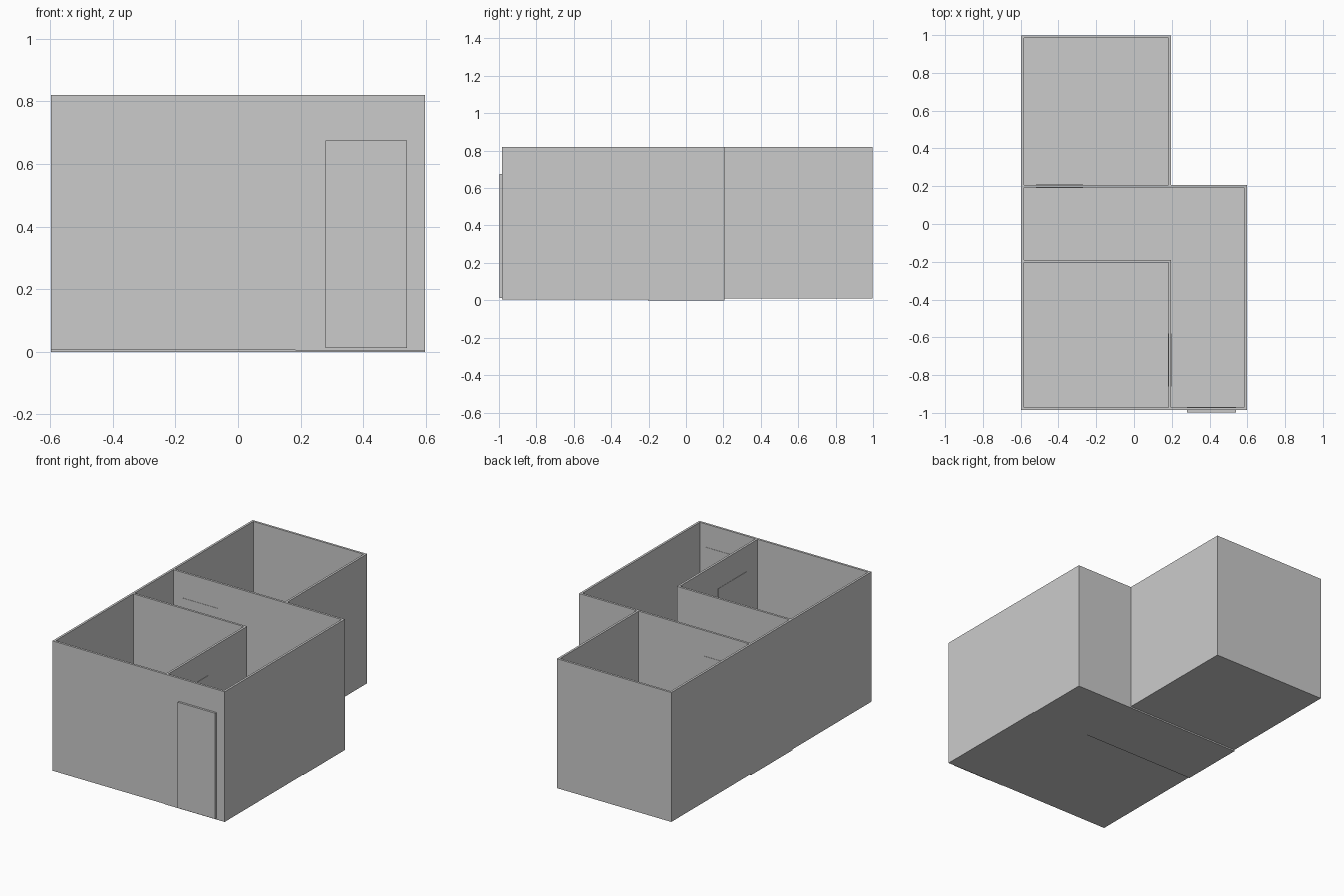
import bpy

if "Cube" in bpy.data.objects:
    bpy.data.objects.remove(bpy.data.objects["Cube"])

T = 0.014            # wall thickness
Z0, Z1 = 0.02, 0.82  # wall bottom and top


def box(name, x0, x1, y0, y1, z0, z1):
    bpy.ops.mesh.primitive_cube_add(size=1, location=((x0 + x1) / 2, (y0 + y1) / 2, (z0 + z1) / 2))
    ob = bpy.context.object
    ob.name = name
    ob.scale = (x1 - x0, y1 - y0, z1 - z0)
    bpy.ops.object.transform_apply(location=False, rotation=False, scale=True)
    return ob


# plan lines: outer faces of the walls
L, R, M = -0.597, 0.597, 0.197      # left, right, inner x
F, S, N, B = -0.985, -0.19, 0.207, 0.998   # front, south partition, north partition, back

# walls running left-right
for name, x0, x1, y1 in [
    ("front_wall", L, R, F + T),
    ("bedroom_partition", L + T, M, S),
    ("hall_back_wall", L, R, N),
    ("back_wall", L, M, B),
]:
    box(name, x0, x1, y1 - T, y1, Z0, Z1)

# walls running front-back, ends butted against the others
for name, x1, spans in [
    ("left_wall", L + T, [(F + T, N - T), (N, B - T)]),
    ("right_wall", R, [(F + T, N - T)]),
    ("bedroom_side_wall", M, [(F + T, S - T)]),
    ("back_room_side_wall", M, [(N, B - T)]),
]:
    for y0, y1 in spans:
        box(name, x1 - T, x1, y0, y1, Z0, Z1)

# floor slabs, the hall is an L shape
box("bedroom_floor", L, M - T, F, S - T, 0.006, Z0)
box("back_room_floor", L, M, N, B, 0.009, Z0)
box("hall_floor", L, R, S - T, N, 0.0, Z0)
box("hall_floor_front", M - T, R, F, S - T, 0.004, Z0)

# door leaves, standing just proud of the walls
P = 0.002
box("front_door", 0.28, 0.54, F - 0.013, F + T + P, 0.012, 0.675)
box("back_room_door", -0.52, -0.27, N - T - P, N + P, 0.012, 0.66)
box("bedroom_door", M - T - P, M + P, -0.86, -0.58, 0.012, 0.66)
